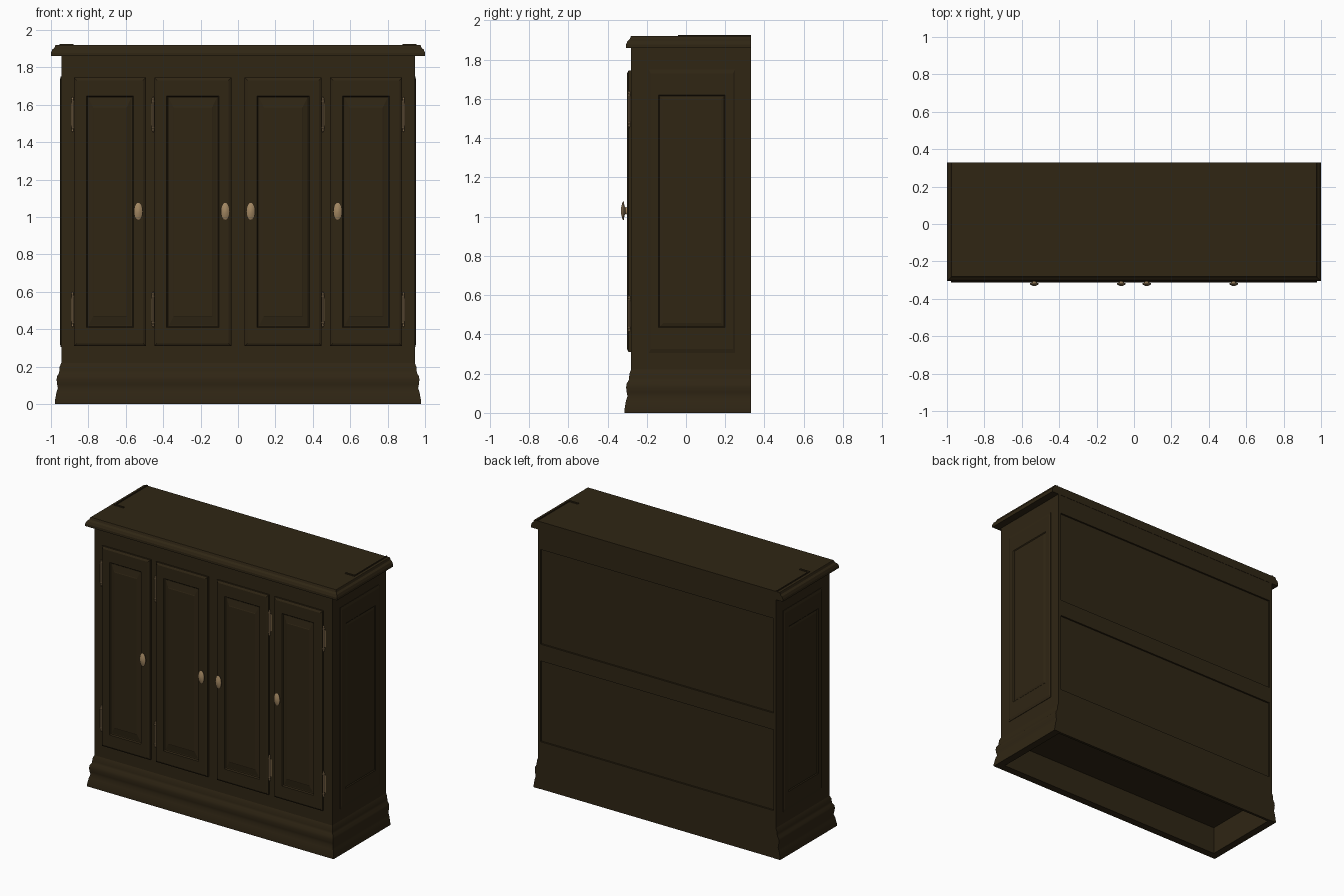
import bpy, bmesh, math
from mathutils import Vector

cube = bpy.data.objects.get("Cube")
if cube:
    bpy.data.objects.remove(cube, do_unlink=True)


def material(name, rgb, rough):
    m = bpy.data.materials.new(name)
    m.use_nodes = True
    m.diffuse_color = (*rgb, 1)
    node = m.node_tree.nodes["Principled BSDF"]
    node.inputs["Base Color"].default_value = (*rgb, 1)
    node.inputs["Roughness"].default_value = rough
    return m


WOOD = material("dark_wood", (0.029, 0.019, 0.007), 0.6)
BRASS = material("aged_brass", (0.36, 0.24, 0.12), 0.5)

HALF, FRONT, BACK = 0.945, -0.28, 0.33


def finish(name, bm, mat, smooth=False):
    bmesh.ops.recalc_face_normals(bm, faces=bm.faces)
    mesh = bpy.data.meshes.new(name)
    bm.to_mesh(mesh)
    bm.free()
    mesh.materials.append(mat)
    ob = bpy.data.objects.new(name, mesh)
    bpy.context.collection.objects.link(ob)
    if smooth:
        bpy.ops.object.select_all(action='DESELECT')
        ob.select_set(True)
        bpy.context.view_layer.objects.active = ob
        bpy.ops.object.shade_smooth_by_angle(angle=math.radians(35))
    return ob


def box(name, lo, hi, mat=WOOD):
    lo, hi = Vector(lo), Vector(hi)
    bm = bmesh.new()
    bmesh.ops.create_cube(bm, size=1)
    bmesh.ops.scale(bm, vec=hi - lo, verts=bm.verts)
    bmesh.ops.translate(bm, vec=(lo + hi) / 2, verts=bm.verts)
    return finish(name, bm, mat)


def loft(name, rings, mat, closed=False, smooth=False):
    """Bridge rings of points; cap the ends unless the rings form a loop."""
    bm = bmesh.new()
    rows = [[bm.verts.new(p) for p in ring] for ring in rings]
    n = len(rows[0])
    pairs = list(zip(rows, rows[1:])) + ([(rows[-1], rows[0])] if closed else [])
    for a, b in pairs:
        for i in range(n):
            j = (i + 1) % n
            bm.faces.new((a[i], a[j], b[j], b[i]))
    if not closed:
        bm.faces.new(rows[0])
        bm.faces.new(rows[-1])
    return finish(name, bm, mat, smooth)


def moulding(name, profile, half, front):
    """Sweep an (offset, z) outline round the right, front and left sides."""
    corners = [(-1, None), (-1, 1), (1, 1), (1, None)]
    rings = [[(s * (half + o), BACK if f is None else front - o, z)
              for o, z in profile] for s, f in corners]
    return loft(name, rings, WOOD, smooth=True)


def panel(name, place, u0, u1, w0, w1, steps):
    """Stack of rectangles; each step is (side inset, end inset, height)."""
    rings = [[place(u, w, d) for u, w in ((u0 + a, w0 + b), (u1 - a, w0 + b),
                                          (u1 - a, w1 - b), (u0 + a, w1 - b))]
             for a, b, d in steps]
    return loft(name, rings, WOOD)


def lathe(name, profile, place, sides=14):
    """Turn an (radius, along) profile; place maps (a, b, along) to space."""
    rings = [[place(r * math.cos(t), r * math.sin(t), h)
              for t in (2 * math.pi * i / sides for i in range(sides))]
             for r, h in profile]
    return loft(name, rings, BRASS, smooth=True)


# Carcass
box("carcass", (-HALF, FRONT, 0.2), (HALF, BACK - 0.014, 1.87))

# Back frame: stiles and rails standing proud of the back boards
for side, s in (("right", -1), ("left", 1)):
    xs = sorted((s * HALF, s * (HALF - 0.02)))
    box(side + "_back_stile", (xs[0], BACK - 0.02, 0.2), (xs[1], BACK, 1.87))
for name, z0, z1 in (("lower", 0, 0.34), ("middle", 0.92, 1.04), ("upper", 1.72, 1.87)):
    box(name + "_back_rail", (-HALF + 0.02, BACK - 0.02, z0),
        (HALF - 0.02, BACK - 0.002, z1))

# Hollow plinth with a moulded outline
moulding("plinth", [(-0.02, 0), (0.034, 0), (0.034, 0.015), (0.026, 0.06),
                    (0.018, 0.085), (0.022, 0.105), (0.025, 0.13), (0.022, 0.15),
                    (0.012, 0.165), (0.01, 0.18), (0.008, 0.2), (0, 0.22),
                    (-0.02, 0.22)], HALF, FRONT)

# Top board with a sloped edge
top = [(0.0, 1.86), (0.025, 1.86), (0.025, 1.878), (0.018, 1.895),
       (0.006, 1.905), (0.002, 1.918), (0, 1.92)]
loft("top_board", [[(-0.975 - o, FRONT - o, z), (0.975 + o, FRONT - o, z),
                    (0.975 + o, BACK, z), (-0.975 - o, BACK, z)]
                   for o, z in top], WOOD)

# Thin lips on top, running forward from the rear corners
for side, s in (("right", -1), ("left", 1)):
    xs = sorted((s * 0.955, s * 0.948))
    box(side + "_top_lip", (xs[0], -0.04, 1.915), (xs[1], BACK, 1.926))
    xs = sorted((s * 0.955, s * 0.88))
    box(side + "_lip_return", (xs[0], -0.042, 1.915), (xs[1], -0.03, 1.926))

# Doors with fielded panels
DOOR = [(0, 0, -0.005), (0, 0, 0.012), (0.006, 0.006, 0.016), (0.014, 0.014, 0.02),
        (0.066, 0.098, 0.02), (0.072, 0.104, 0.011), (0.078, 0.11, 0.01),
        (0.1, 0.155, 0.017), (0.104, 0.16, 0.019)]
SIDE = [(0, 0, -0.005), (0, 0, 0.003), (0.01, 0.02, 0.008), (0.05, 0.13, 0.008),
        (0.056, 0.136, 0.003), (0.072, 0.152, 0.007)]
for side, s in (("right", -1), ("left", 1)):
    def on_front(u, w, d, s=s):
        return (s * u, FRONT - d, w)

    def on_side(u, w, d, s=s):
        return (s * (HALF + d), u, w)

    panel(side + "_outer_door", on_front, 0.493, 0.877, 0.31, 1.745, DOOR)
    panel(side + "_inner_door", on_front, 0.036, 0.447, 0.31, 1.745, DOOR)
    panel(side + "_side_panel", on_side, -0.19, 0.25, 0.305, 1.75, SIDE)

    # Oval knobs
    for name, x in (("outer", 0.533), ("inner", 0.068)):
        lathe(f"{side}_{name}_knob",
              [(0.011, 0.295), (0.008, 0.308), (0.012, 0.313), (0.023, 0.317),
               (0.024, 0.321), (0.018, 0.326), (0.009, 0.33), (0.003, 0.332)],
              lambda a, b, h, x=s * x: (x + a, -h, 1.03 + 2 * b), 20)

    # Hinges: turned barrel with finials and a narrow leaf
    for name, x in (("outer", 0.884), ("inner", 0.454)):
        for level, z in (("lower", 0.505), ("upper", 1.548)):
            half = [(0.006, 0), (0.006, 0.066), (0.0075, 0.068), (0.0075, 0.074),
                    (0.004, 0.077), (0.006, 0.084), (0.004, 0.09), (0.001, 0.096)]
            profile = [(r, -h) for r, h in half[:0:-1]] + half[1:]
            lathe(f"{side}_{name}_{level}_hinge", profile,
                  lambda a, b, h, x=s * x, z=z: (x + a, -0.29 + b, z + h), 10)
            xs = sorted((s * x, s * (x + 0.009)))
            box(f"{side}_{name}_{level}_hinge_leaf", (xs[0], -0.283, z - 0.06),
                (xs[1], -0.275, z + 0.06), BRASS)
